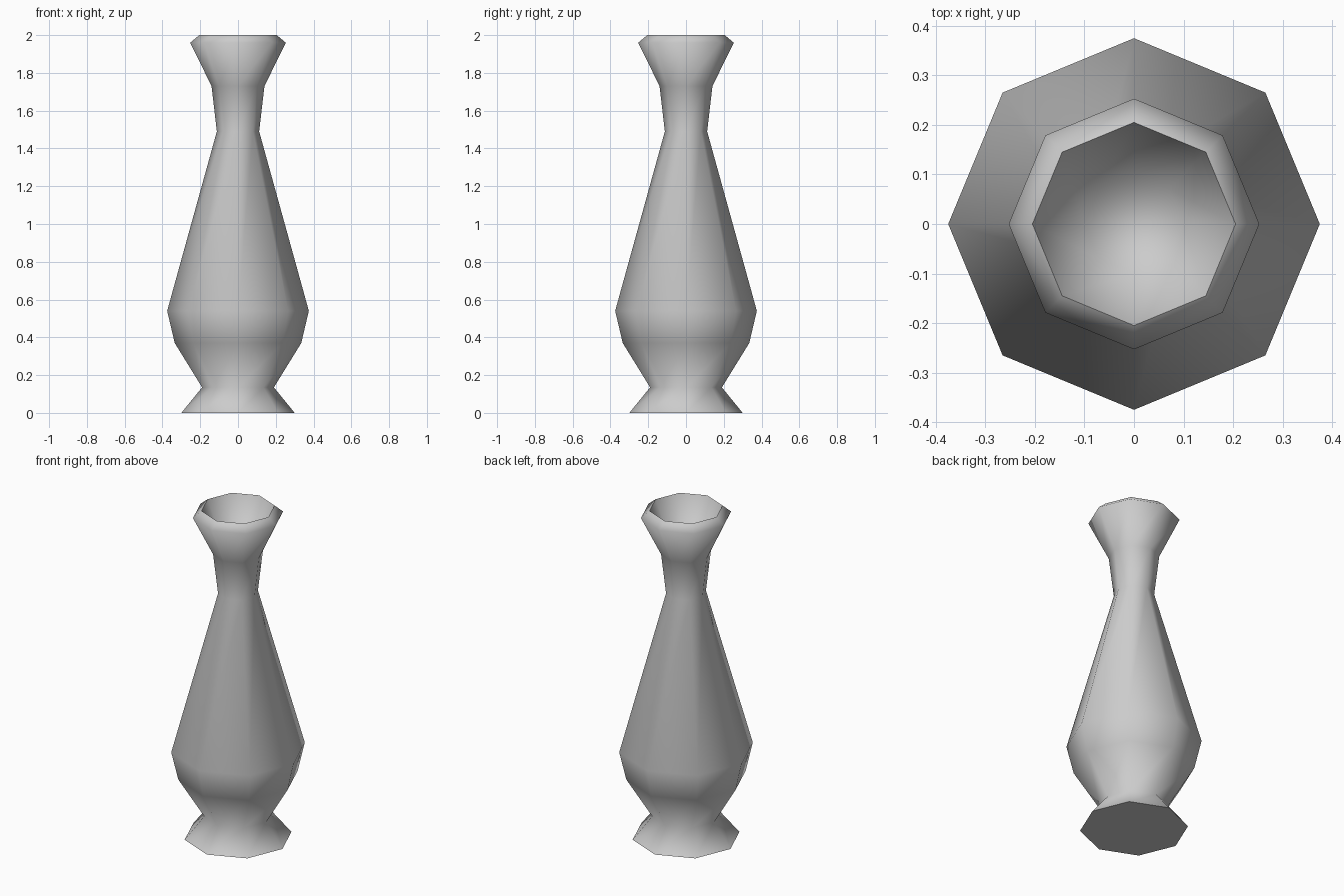
import bpy, bmesh, math

cube = bpy.data.objects.get("Cube")
if cube:
    bpy.data.objects.remove(cube, do_unlink=True)


def make_material(name, color):
    mat = bpy.data.materials.new(name)
    mat.use_nodes = True
    mat.diffuse_color = color
    mat.node_tree.nodes["Principled BSDF"].inputs["Base Color"].default_value = color
    return mat


def lathe(name, profile, sides, mat):
    """Revolve (radius, height) points, closing both ends with a cap."""
    bm = bmesh.new()
    rings = []
    for radius, z in profile:
        angles = [math.tau * i / sides for i in range(sides)]
        rings.append([bm.verts.new((radius * math.cos(a), radius * math.sin(a), z))
                      for a in angles])
    for low, high in zip(rings, rings[1:]):
        for i in range(sides):
            j = (i + 1) % sides
            bm.faces.new((low[i], low[j], high[j], high[i]))
    bm.faces.new(rings[0][::-1])
    bm.faces.new(rings[-1])
    mesh = bpy.data.meshes.new(name)
    bm.to_mesh(mesh)
    bm.free()
    mesh.materials.append(mat)
    obj = bpy.data.objects.new(name, mesh)
    bpy.context.collection.objects.link(obj)
    return obj


grey = make_material("plain grey", (0.6, 0.6, 0.6, 1))

# Foot, belly, neck, flared lip, then the hollow mouth
profile = [
    (0.30, 0), (0.19, 0.135), (0.335, 0.37), (0.375, 0.54),
    (0.112, 1.49), (0.14, 1.73), (0.253, 1.96), (0.205, 2),
    (0.1, 1.76),
]
vase = lathe("vase", profile, 8, grey)

# Smooth body with crisp mouth and base edges
bpy.ops.object.select_all(action="DESELECT")
vase.select_set(True)
bpy.context.view_layer.objects.active = vase
bpy.ops.object.shade_smooth_by_angle(angle=math.radians(85))
